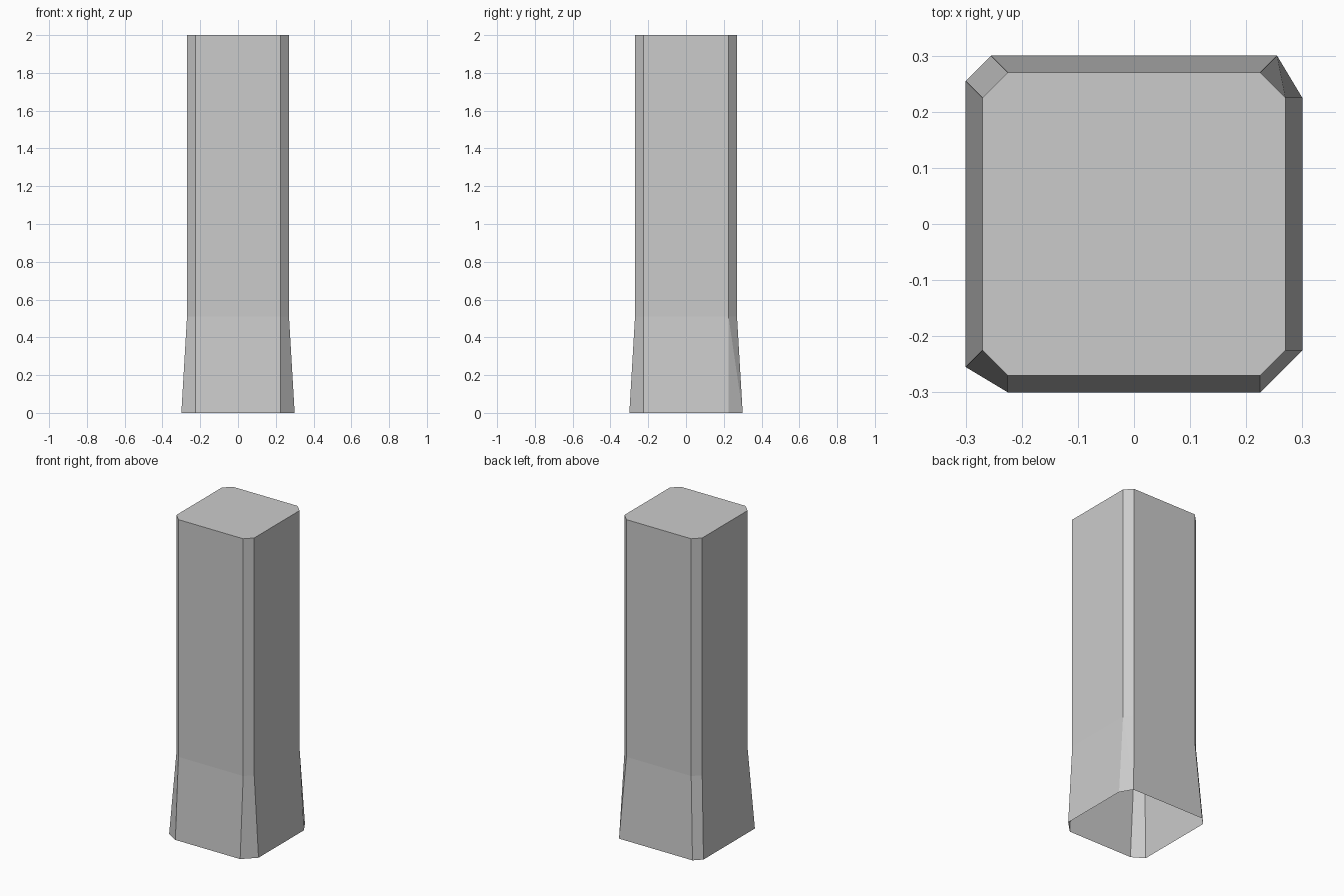
import bpy
import bmesh

if "Cube" in bpy.data.objects:
    bpy.data.objects.remove(bpy.data.objects["Cube"])

# Chamfered square sections: shaft is regular, the foot has uneven chamfers
SHAFT = [(-.225, .27), (.225, .27), (.27, .225), (.27, -.225),
         (.225, -.27), (-.225, -.27), (-.27, -.225), (-.27, .225)]
FOOT = [(-.255, .3), (.255, .3), (.3, .225), (.3, -.225),
        (.225, -.3), (-.225, -.3), (-.3, -.255), (-.3, .255)]

bm = bmesh.new()


def ring(section, z):
    return [bm.verts.new((x, y, z)) for x, y in section]


# Flared foot below, straight shaft above
rings = [ring(FOOT, 0), ring(SHAFT, .51), ring(SHAFT, 2)]
for low, high in zip(rings, rings[1:]):
    for i in range(8):
        j = (i + 1) % 8
        bm.faces.new((low[i], high[i], high[j], low[j]))

# Crease across the twisted chamfer of the foot
bmesh.ops.connect_verts(bm, verts=[rings[0][1], rings[1][2]])

# Closed top; the underside stays open
bm.faces.new(rings[2][::-1])
bm.normal_update()

mesh = bpy.data.meshes.new("pillar")
bm.to_mesh(mesh)
bm.free()
pillar = bpy.data.objects.new("pillar", mesh)
bpy.context.collection.objects.link(pillar)
